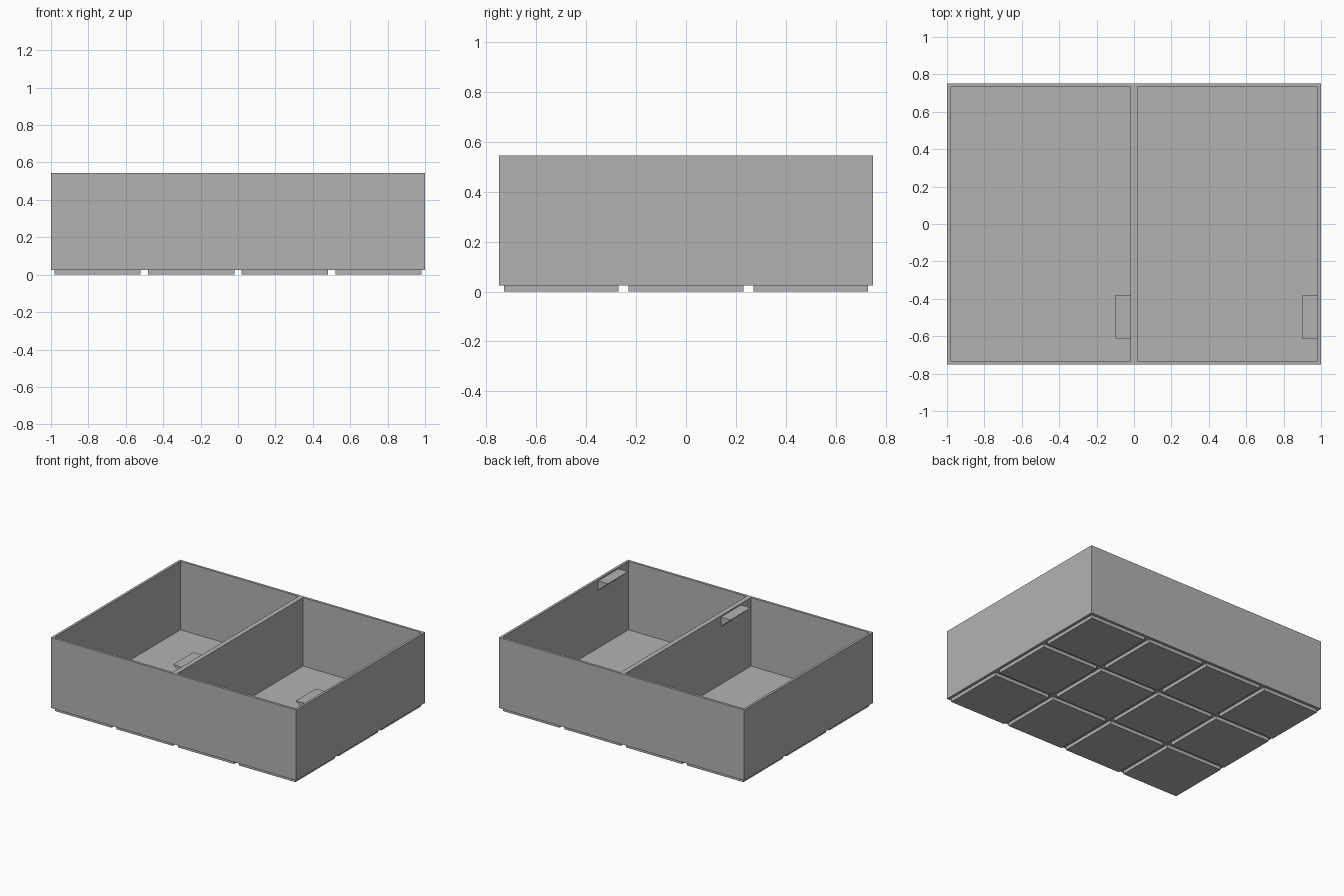
import bpy, bmesh
from mathutils import Matrix, Vector

if "Cube" in bpy.data.objects:
    bpy.data.objects.remove(bpy.data.objects["Cube"])

WIDTH, DEPTH, TOP = 2.0, 1.5, 0.545
BASE, FLOOR, WALL = 0.025, 0.04, 0.018
CELL = 0.5

grey = bpy.data.materials.new("plain grey")
grey.use_nodes = True
grey.diffuse_color = (0.45, 0.45, 0.45, 1)
grey.node_tree.nodes["Principled BSDF"].inputs["Base Color"].default_value = grey.diffuse_color


def add_object(name, bm):
    bmesh.ops.recalc_face_normals(bm, faces=bm.faces)
    mesh = bpy.data.meshes.new(name)
    bm.to_mesh(mesh)
    bm.free()
    mesh.materials.append(grey)
    obj = bpy.data.objects.new(name, mesh)
    bpy.context.collection.objects.link(obj)
    return obj


def add_box(bm, center, size):
    matrix = Matrix.Translation(center) @ Matrix.Diagonal((*size, 1))
    bmesh.ops.create_cube(bm, size=1, matrix=matrix)


# Tray: a box split in the middle, each half inset and sunk to the floor
bm = bmesh.new()
add_box(bm, (0, 0, (BASE + TOP) / 2), (WIDTH, DEPTH, TOP - BASE))
bmesh.ops.bisect_plane(bm, geom=bm.verts[:] + bm.edges[:] + bm.faces[:],
                       plane_co=(0, 0, 0), plane_no=(1, 0, 0))
bm.normal_update()
rims = [f for f in bm.faces if f.normal.z > 0.9]
bmesh.ops.inset_individual(bm, faces=rims, thickness=WALL, use_even_offset=True)
pockets = bmesh.ops.extrude_discrete_faces(bm, faces=rims)["faces"]
for face in pockets:
    for vert in face.verts:
        vert.co.z = FLOOR
add_object("tray", bm)

# Feet: one shallow pad under each grid cell
for col in range(4):
    for row in range(3):
        bm = bmesh.new()
        add_box(bm, ((col - 1.5) * CELL, (row - 1) * CELL, BASE / 2),
                (CELL - 0.04, CELL - 0.04, BASE))
        add_object(f"foot_{col + 1}_{row + 1}", bm)

# Tabs: wedge ledges just under the rim, one on the +x wall of each pocket
REACH, DROP, TAB_TOP = 0.08, 0.07, TOP - 0.01
for name, x in (("divider_tab", -WALL), ("side_tab", WIDTH / 2 - WALL)):
    bm = bmesh.new()
    profile = [(x, TAB_TOP), (x - REACH, TAB_TOP), (x, TAB_TOP - DROP)]
    face = bm.faces.new([bm.verts.new((px, -0.615, pz)) for px, pz in profile])
    end = bmesh.ops.extrude_face_region(bm, geom=[face])["geom"]
    bmesh.ops.translate(bm, vec=Vector((0, 0.235, 0)),
                        verts=[v for v in end if isinstance(v, bmesh.types.BMVert)])
    add_object(name, bm)
